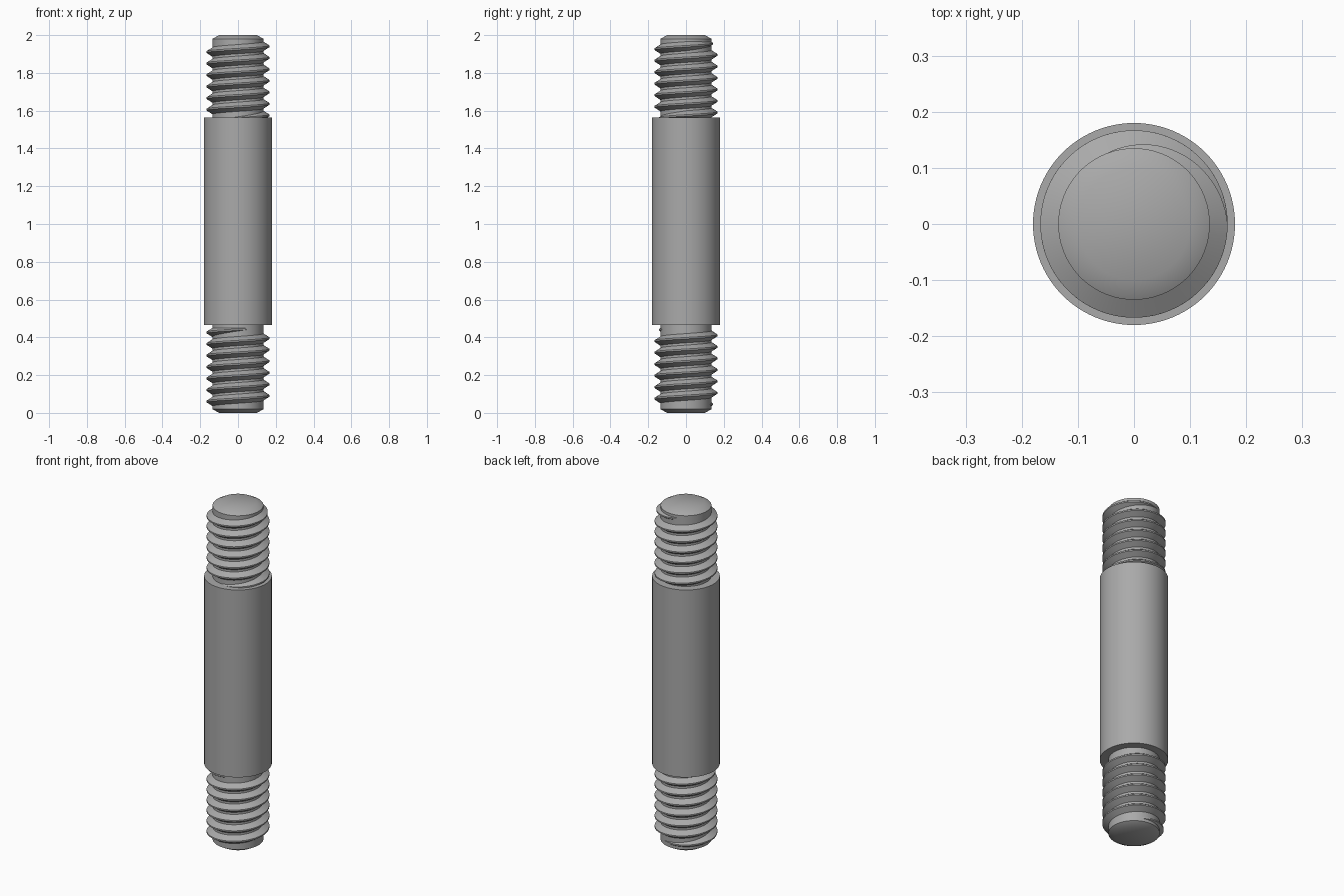
import bpy, bmesh, math

cube = bpy.data.objects.get("Cube")
if cube:
    bpy.data.objects.remove(cube)

steel = bpy.data.materials.new("grey_steel")
steel.use_nodes = True
GREY = (0.4, 0.4, 0.4, 1)
steel.diffuse_color = GREY
steel.node_tree.nodes["Principled BSDF"].inputs["Base Color"].default_value = GREY

CORE, CREST, BODY = 0.135, 0.167, 0.18
LOW, HIGH = 0.465, 1.565
PITCH, TURNS = 0.061, 6
FADE = math.radians(118)


def finish(name, bm):
    bmesh.ops.recalc_face_normals(bm, faces=bm.faces)
    mesh = bpy.data.meshes.new(name)
    bm.to_mesh(mesh)
    bm.free()
    mesh.materials.append(steel)
    obj = bpy.data.objects.new(name, mesh)
    bpy.context.collection.objects.link(obj)
    bpy.ops.object.select_all(action="DESELECT")
    obj.select_set(True)
    bpy.context.view_layer.objects.active = obj
    bpy.ops.object.shade_smooth_by_angle(angle=math.radians(35))
    return obj


def lathe(name, profile, sides=96):
    """Turned solid from (radius, height) pairs, capped at both ends."""
    bm = bmesh.new()
    rings = [[bm.verts.new((r * math.cos(math.tau * i / sides),
                            r * math.sin(math.tau * i / sides), z))
              for i in range(sides)] for r, z in profile]
    for a, b in zip(rings, rings[1:]):
        for i in range(sides):
            j = (i + 1) % sides
            bm.faces.new((a[i], a[j], b[j], b[i]))
    bm.faces.new(rings[0])
    bm.faces.new(rings[-1])
    return finish(name, bm)


def thread(name, start_angle, start_z, steps_per_turn=72):
    """Right-hand ridge that sinks into the core at both ends."""
    bm = bmesh.new()
    full = TURNS * math.tau
    steps = int((full + 2 * FADE) / math.tau * steps_per_turn)
    root = CORE - 0.004
    tooth = ((root, -0.027), (CREST, -0.004), (CREST, 0.004), (root, 0.027))
    sections = []
    for i in range(steps + 1):
        t = -FADE + (full + 2 * FADE) * i / steps
        over = max(-t, t - full, 0) / FADE
        sink = over * (CREST - CORE + 0.002)
        a, z = start_angle + t, start_z + PITCH * t / math.tau
        sections.append([bm.verts.new(((r - sink) * math.cos(a),
                                       (r - sink) * math.sin(a), z + h))
                         for r, h in tooth])
    for a, b in zip(sections, sections[1:]):
        for i in range(4):
            j = (i + 1) % 4
            bm.faces.new((a[i], a[j], b[j], b[i]))
    bm.faces.new(sections[0])
    bm.faces.new(sections[-1])
    return finish(name, bm)


# Plain shank with a chamfered core at each end, turned in one piece
lathe("stud_shank", [(0.1, 0), (CORE, 0.02), (CORE, LOW), (BODY, LOW),
                     (BODY, HIGH), (CORE, HIGH), (CORE, 1.98), (0.1, 2)])

# Helical threads
thread("upper_thread", 0, 1.575)
thread("lower_thread", math.pi, 0.06)
